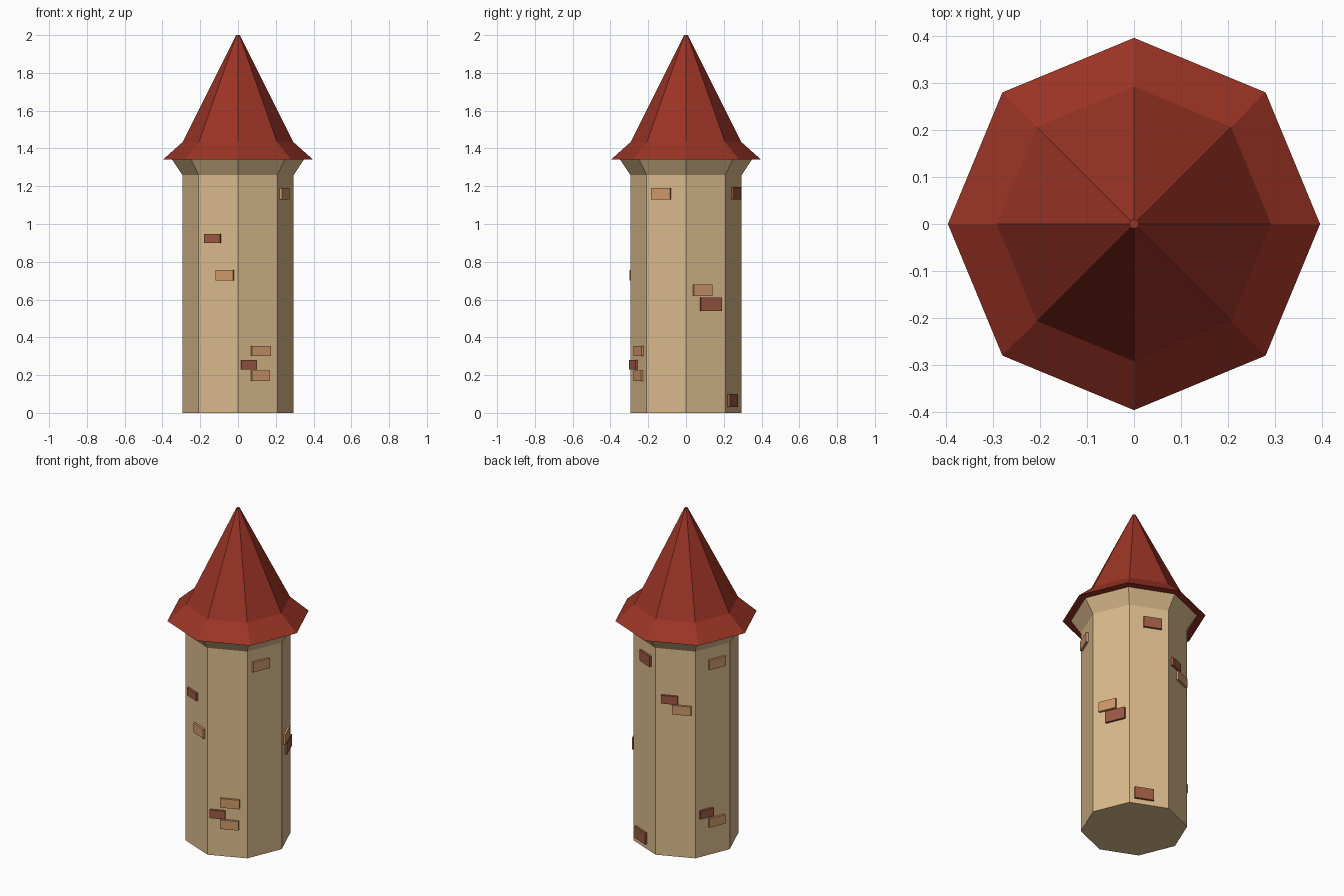
import bpy, bmesh
from math import cos, sin, pi, radians
from mathutils import Matrix, Vector

if "Cube" in bpy.data.objects:
    bpy.data.objects.remove(bpy.data.objects["Cube"])

SIDES = 8
RADIUS = 0.295
APOTHEM = RADIUS * cos(pi / SIDES)
FACE_WIDTH = 2 * RADIUS * sin(pi / SIDES)


def material(name, color):
    mat = bpy.data.materials.new(name)
    mat.diffuse_color = (*color, 1)
    mat.use_nodes = True
    mat.node_tree.nodes["Principled BSDF"].inputs["Base Color"].default_value = mat.diffuse_color
    return mat


def add_object(name, bm, mat):
    bmesh.ops.recalc_face_normals(bm, faces=bm.faces)
    mesh = bpy.data.meshes.new(name)
    bm.to_mesh(mesh)
    bm.free()
    mesh.materials.append(mat)
    obj = bpy.data.objects.new(name, mesh)
    bpy.context.collection.objects.link(obj)
    return obj


def octagon_stack(name, profile, mat, cap_top=True):
    """Join octagonal rings given as (radius, height) pairs."""
    bm = bmesh.new()
    rings = [[bm.verts.new((r * cos(2 * pi * i / SIDES), r * sin(2 * pi * i / SIDES), z))
              for i in range(SIDES)] for r, z in profile]
    for low, high in zip(rings, rings[1:]):
        for i in range(SIDES):
            j = (i + 1) % SIDES
            bm.faces.new((low[i], low[j], high[j], high[i]))
    bm.faces.new(rings[0])
    if cap_top:
        bm.faces.new(rings[-1])
    return add_object(name, bm, mat)


def brick(name, angle, start, end, z0, z1, mat, proud=0.013, sunk=0.005):
    """Box on the wall facing angle; start and end are fractions across that wall."""
    bm = bmesh.new()
    size = (proud + sunk, (end - start) * FACE_WIDTH, z1 - z0)
    centre = Vector((APOTHEM + (proud - sunk) / 2,
                     ((start + end) / 2 - 0.5) * FACE_WIDTH, (z0 + z1) / 2))
    bmesh.ops.create_cube(bm, size=1, matrix=Matrix.Rotation(radians(angle), 4, 'Z')
                          @ Matrix.Translation(centre) @ Matrix.Diagonal((*size, 1)))
    return add_object(name, bm, mat)


stone = material("stone", (0.70, 0.49, 0.26))
tile = material("roof_tile", (0.33, 0.034, 0.019))
light = material("light_brick", (0.62, 0.31, 0.147))
dark = material("dark_brick", (0.33, 0.10, 0.058))

# Wall with flared cornice
octagon_stack("tower_wall", [(RADIUS, 0), (RADIUS, 1.26), (0.35, 1.342)], stone, cap_top=False)

# Spire with flared eave
octagon_stack("roof", [(0.396, 1.342), (0.292, 1.435), (0.01, 2.0)], tile)

# Loose bricks: wall angle, start, end, bottom, top, material
bricks = [
    (-112.5, 0.16, 0.57, 0.90, 0.947, dark),
    (-112.5, 0.45, 0.90, 0.70, 0.757, light),
    (-67.5, 0.335, 0.815, 0.30, 0.355, light),
    (-67.5, 0.07, 0.455, 0.23, 0.28, dark),
    (-67.5, 0.335, 0.79, 0.17, 0.225, light),
    (-22.5, 0.137, 0.617, 1.13, 1.19, light),
    (22.5, 0.18, 0.65, 0.62, 0.68, light),
    (22.5, 0.36, 0.89, 0.54, 0.61, dark),
    (67.5, 0.36, 0.82, 1.13, 1.195, dark),
    (67.5, 0.13, 0.62, 0.03, 0.10, dark),
    (112.5, 0.15, 0.57, 0.93, 0.98, dark),
    (112.5, 0.43, 0.90, 0.87, 0.925, light),
    (157.5, 0.38, 0.86, 1.13, 1.19, light),
    (157.5, 0.12, 0.50, 0.235, 0.285, dark),
    (157.5, 0.38, 0.84, 0.17, 0.225, light),
]
for i, spec in enumerate(bricks, 1):
    brick(f"brick_{i}", *spec)
